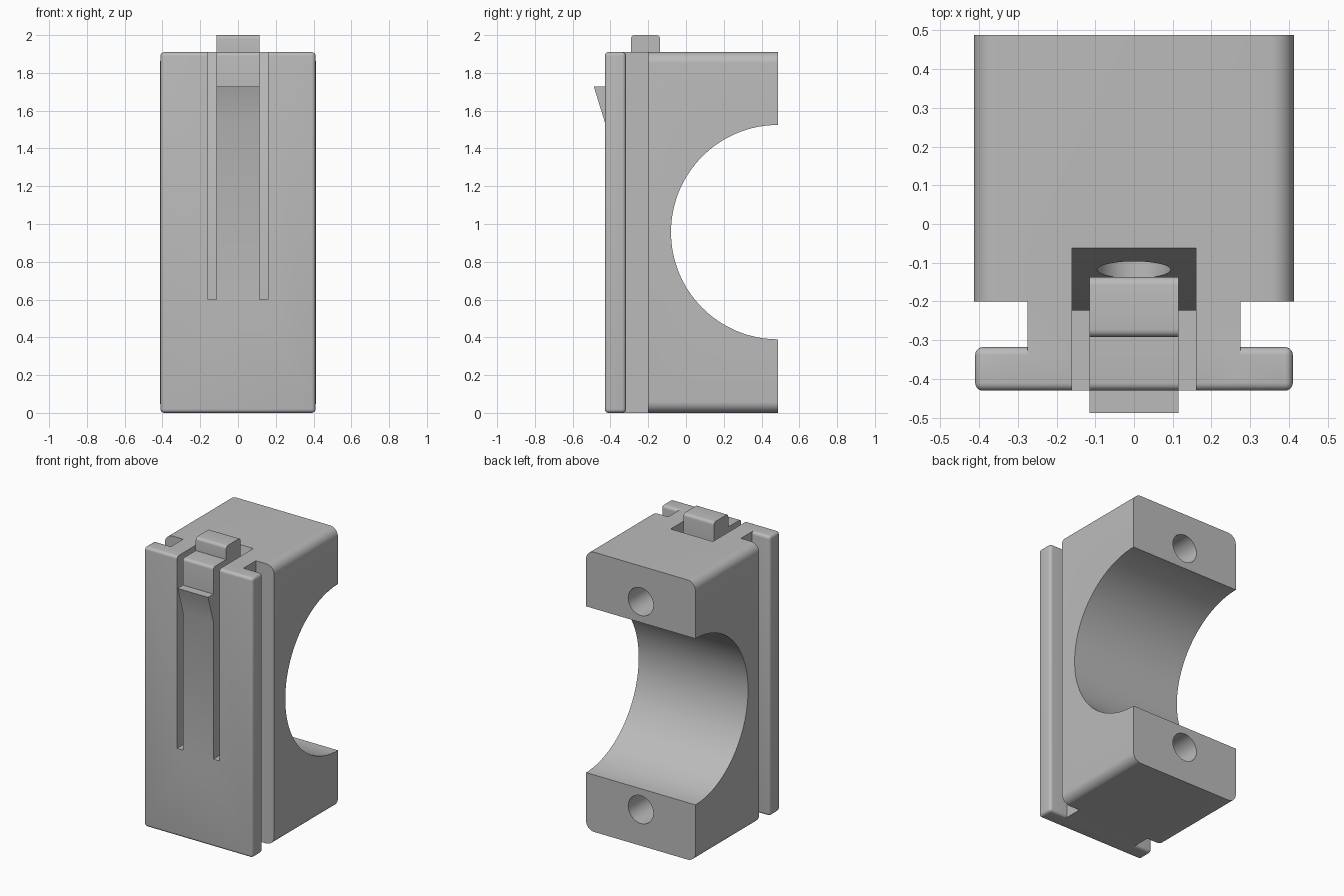
import bpy, bmesh, math

if "Cube" in bpy.data.objects:
    bpy.data.objects.remove(bpy.data.objects["Cube"])

grey = bpy.data.materials.new("plain grey")
grey.diffuse_color = (0.5, 0.5, 0.5, 1)
grey.use_nodes = True
grey.node_tree.nodes["Principled BSDF"].inputs["Base Color"].default_value = grey.diffuse_color


def prism(name, pts, axis, lo, hi):
    """Extrude a profile: axis x takes (y, z) points, axis y takes (x, z) points."""
    def at(p, d):
        return (d, p[0], p[1]) if axis == 'x' else (p[0], d, p[1])
    bm = bmesh.new()
    a = [bm.verts.new(at(p, lo)) for p in pts]
    b = [bm.verts.new(at(p, hi)) for p in pts]
    n = len(pts)
    bm.faces.new(a)
    bm.faces.new(b[::-1])
    for i in range(n):
        bm.faces.new((a[i], b[i], b[(i + 1) % n], a[(i + 1) % n]))
    bmesh.ops.recalc_face_normals(bm, faces=bm.faces)
    me = bpy.data.meshes.new(name)
    bm.to_mesh(me)
    bm.free()
    me.materials.append(grey)
    ob = bpy.data.objects.new(name, me)
    bpy.context.collection.objects.link(ob)
    return ob


def box(name, x, y0, y1, z0, z1):
    return prism(name, [(y0, z0), (y1, z0), (y1, z1), (y0, z1)], 'x', -x, x)


def circle(cu, cv, r, n):
    return [(cu + r * math.cos(2 * math.pi * i / n),
             cv + r * math.sin(2 * math.pi * i / n)) for i in range(n)]


def round_edges(ob, radius, segments, test):
    """Round every edge whose two end points satisfy the test."""
    bm = bmesh.new()
    bm.from_mesh(ob.data)
    edges = [e for e in bm.edges if test(e.verts[0].co, e.verts[1].co)]
    bmesh.ops.bevel(bm, geom=edges, offset=radius, segments=segments,
                    profile=0.5, affect='EDGES', clamp_overlap=True)
    bm.to_mesh(ob.data)
    bm.free()


def combine(target, other, operation):
    mod = target.modifiers.new(operation.lower(), 'BOOLEAN')
    mod.operation = operation
    mod.solver = 'EXACT'
    mod.object = other
    bpy.context.view_layer.objects.active = target
    bpy.ops.object.modifier_apply(modifier=mod.name)
    bpy.data.objects.remove(other, do_unlink=True)


TOP, BACK, MID = 1.91, 0.488, 0.957

# Main block, long edges rounded front to back
clamp = box("clamp_block", 0.413, -0.20, BACK, 0, TOP)
round_edges(clamp, 0.06, 8, lambda a, b: abs(a.y - b.y) > 0.3)

# Front plate with all edges rounded, joined by a narrower neck
plate = box("front_plate", 0.41, -0.43, -0.318, 0, TOP)
round_edges(plate, 0.02, 5, lambda a, b: True)
combine(clamp, plate, 'UNION')
combine(clamp, box("neck", 0.275, -0.41, -0.10, 0, TOP), 'UNION')

# Half-round pipe seat open to the back
combine(clamp, prism("bore", circle(BACK, MID, 0.5675, 128), 'x', -0.6, 0.6), 'DIFFERENCE')

# Slot around the latch, its back wall leaning away near the top
slot = prism("slot", [(-0.6, 0.6), (-0.223, 0.6), (-0.223, 1.21), (-0.0625, TOP),
                      (-0.0625, 2.1), (-0.6, 2.1)], 'x', -0.16, 0.16)
combine(clamp, slot, 'DIFFERENCE')

# Screw holes above and below the seat
for side in (-1, 1):
    hole = prism("screw_hole", circle(0, MID + side * 0.71, 0.095, 40), 'y', -0.16, 0.6)
    combine(clamp, hole, 'DIFFERENCE')

# Spring latch: tongue, catch wedge and thumb tab in one profile
curve = [(-0.292 + 0.155 * (1 - math.sin(t)), 1.65 + 0.2 * (1 - math.cos(t)))
         for t in [math.pi / 2 * i / 8 for i in range(9)]]
curve = [(-0.137 - 0.155 * math.sin(math.pi / 2 * i / 8),
          1.65 + 0.2 * math.cos(math.pi / 2 * i / 8)) for i in range(9)]
latch = prism("latch", [(-0.43, 0.5), (-0.43, 1.54), (-0.488, 1.727), (-0.43, 1.727),
                        (-0.43, TOP), (-0.292, TOP), (-0.292, 2.0), (-0.137, 2.0)]
              + curve + [(-0.292, 0.5)], 'x', -0.115, 0.115)
round_edges(latch, 0.02, 5, lambda a, b: abs(a.x - b.x) > 0.1 and
            (a.z > 1.99 or (a.z > 1.9 and a.y < -0.4)))
combine(clamp, latch, 'UNION')

# Smooth the round surfaces, keep the corners sharp
bpy.ops.object.select_all(action='DESELECT')
clamp.select_set(True)
bpy.context.view_layer.objects.active = clamp
bpy.ops.object.shade_smooth_by_angle(angle=math.radians(30))
